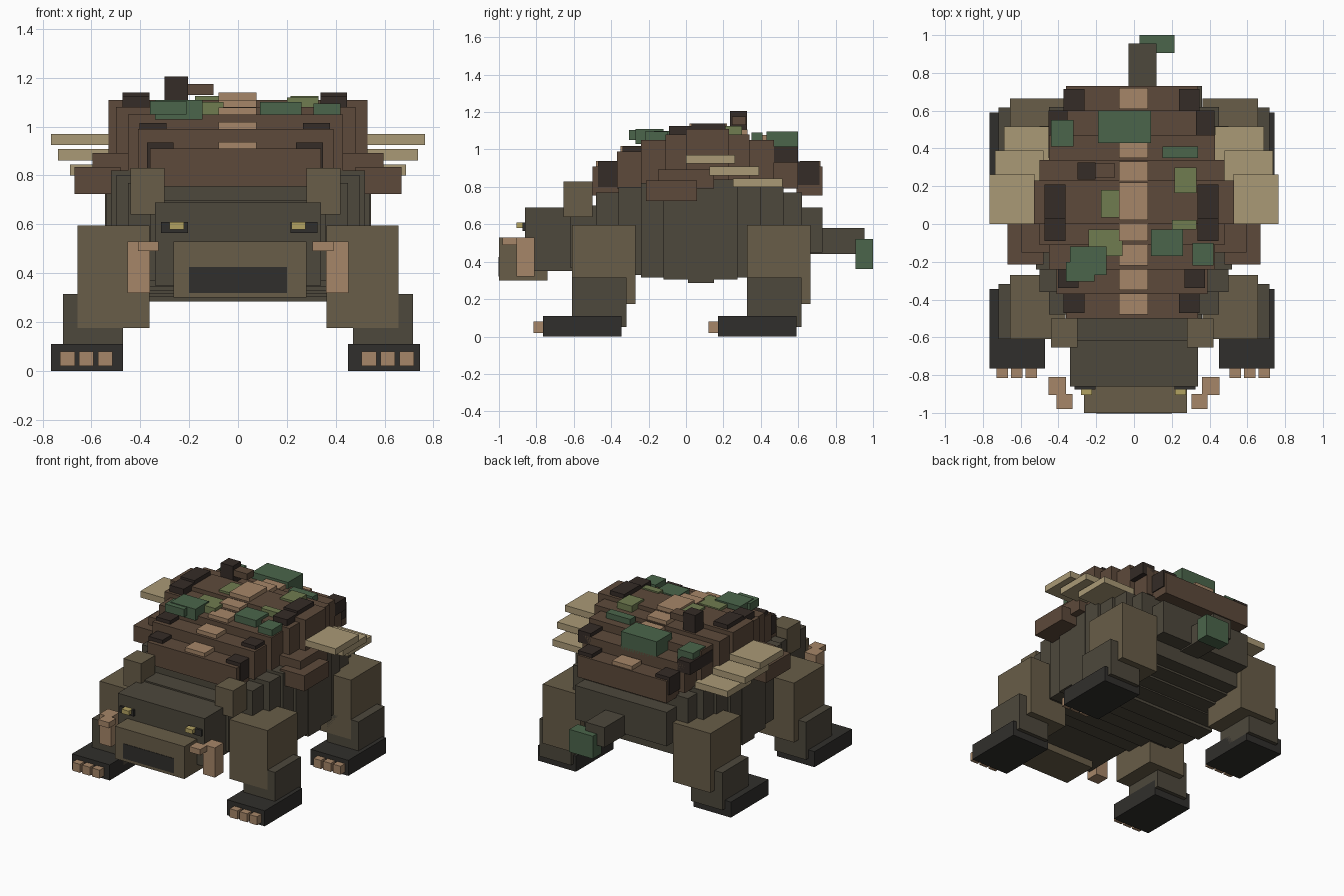
import bpy

def mat(name, r, g, b):
    m = bpy.data.materials.new(name)
    m.diffuse_color = (r, g, b, 1)
    return m

HIDE = mat("hide", .075, .065, .045)
TAN = mat("tan_hide", .14, .11, .065)
DARK = mat("charcoal", .03, .028, .025)
SHELL = mat("shell_brown", .11, .068, .043)
SPOT = mat("shell_dark", .035, .025, .02)
BONE = mat("bone", .38, .24, .14)
FUNGUS = mat("fungus", .40, .32, .18)
MOSS = mat("moss", .07, .13, .07)
LEAF = mat("light_moss", .16, .20, .08)
EYE = mat("eye_yellow", .45, .36, .12)

FACES = [(0, 1, 3, 2), (4, 6, 7, 5), (0, 4, 5, 1), (2, 3, 7, 6), (0, 2, 6, 4), (1, 5, 7, 3)]

def box(name, m, x0, x1, y0, y1, z0, z1):
    """Box from its minimum and maximum coordinates."""
    me = bpy.data.meshes.new(name)
    me.from_pydata([(x, y, z) for x in (x0, x1) for y in (y0, y1) for z in (z0, z1)], [], FACES)
    me.materials.append(m)
    ob = bpy.data.objects.new(name, me)
    bpy.context.collection.objects.link(ob)
    return ob

def pair(name, m, x0, x1, *yz, c=0.0):
    """Two boxes mirrored about x = c; x0 and x1 are distances from c."""
    box(name + "_right", m, c + x0, c + x1, *yz)
    box(name + "_left", m, c - x1, c - x0, *yz)

# Barrel body made of overlapping cross slices
slices = [(-.55, .36, .37, .70), (-.41, .45, .345, .77), (-.29, .50, .33, .80),
          (-.17, .52, .315, .82), (-.05, .54, .305, .84), (.08, .545, .285, .85),
          (.205, .54, .305, .84), (.33, .52, .315, .82), (.45, .50, .33, .80),
          (.55, .45, .345, .77), (.66, .36, .45, .69)]
for i, (y, w, z0, z1) in enumerate(slices):
    box(f"body_slice_{i}", HIDE, -w, w, y - .07, y + .07, z0, z1)

# Head, snout, mouth, eyes and tusks
box("head", HIDE, -.34, .34, -.86, -.48, .35, .69)
box("snout", TAN, -.265, .28, -1, -.74, .30, .53)
box("mouth", DARK, -.2, .2, -1.003, -.95, .32, .425)
pair("brow", DARK, .21, .32, -.875, -.84, .565, .61, c=.005)
pair("eye", EYE, .22, .278, -.905, -.85, .58, .61, c=-.002)
pair("tusk_base", BONE, .36, .452, -.905, -.81, .32, .53)
pair("tusk_tip", BONE, .315, .40, -.98, -.9, .49, .53, c=-.01)
pair("shoulder", TAN, .29, .43, -.655, -.5, .64, .83, c=-.01)

# Tail with mossy tip
box("tail", HIDE, -.03, .12, .62, .955, .44, .58)
box("tail_tip", MOSS, .03, .215, .905, 1, .36, .52)

# Legs, front and back
for end, d in (("front", 0), ("back", .935)):
    pair(end + "_thigh", TAN, .362, .657, -.61 + d, -.27 + d, .175, .595)
    pair(end + "_shin", HIDE, .47, .717, -.61 + d, -.318 + d, .05, .315)
    pair(end + "_foot", DARK, .46, .755, -.765 + d, -.345 + d, 0, .11, c=-.01)
    for t in range(3):
        x = .51 + t * .077
        pair(f"{end}_toe_{t}", BONE, x, x + .06, -.815 + d, -.75 + d, .02, .08, c=-.004)

# Shell tiers, mirrored front to back about y = 0.115, each with a spine plate
MID = .115
tiers = [(-.50, -.36, .35, .755, .91), (-.37, -.23, .40, .79, .99),
         (-.24, -.10, .44, .82, 1.05), (-.11, .02, .49, .84, 1.08)]
for i, (y0, y1, w, z0, z1) in enumerate(tiers):
    for end, a, b in (("front", y0, y1), ("back", 2 * MID - y1, 2 * MID - y0)):
        box(f"shell_{end}_{i}", SHELL, -w - .01, w - .01, a, b, z0, z1)
        box(f"spine_{end}_{i}", BONE, -.08, .075, a + .02, b - .01, z1 - .05, z1 + .028)
box("shell_middle", SHELL, -.53, .53, .0, .23, .84, 1.11)
box("spine_middle", BONE, -.08, .075, .02, .22, 1.06, 1.14)

# Dark shell knobs
for i, (x0, x1, y0, y1, z0, z1) in enumerate([
        (.25, .36, -.47, -.36, .80, .935), (.25, .36, .595, .715, .81, .935),
        (.28, .39, -.34, -.24, .90, 1.015), (.34, .44, .35, .60, .93, 1.015),
        (.35, .46, -.09, .03, 1.0, 1.125), (.35, .46, .03, .21, 1.05, 1.14)]):
    pair(f"shell_knob_{i}", SPOT, x0, x1, y0, y1, z0, z1, c=-.013)
box("shell_knob_extra", SPOT, -.30, -.205, .235, .325, 1.05, 1.205)
box("broken_branch", SHELL, -.21, -.10, .245, .32, 1.13, 1.175)

# Side skirts and shelf fungus
pair("skirt_low", SHELL, .48, .67, -.215, .06, .725, .835)
pair("skirt_high", SHELL, .42, .595, -.15, .15, .79, .893)
pair("fungus_top", FUNGUS, .525, .765, 0, .262, .925, .97)
pair("fungus_middle", FUNGUS, .48, .737, .125, .39, .862, .908)
pair("fungus_low", FUNGUS, .43, .687, .25, .515, .80, .845)

# Moss patches on the shell
moss = [(-.44, -.32, .41, .55, .98, 1.06), (-.19, .09, .43, .60, .97, 1.095),
        (.15, .34, .35, .41, 1.03, 1.09), (.09, .26, -.17, -.03, 1.03, 1.10),
        (.31, .42, -.22, -.10, 1.03, 1.095), (-.36, -.21, -.305, -.20, 1.05, 1.105),
        (-.34, -.145, -.27, -.12, 1.03, 1.11)]
leaf = [(.215, .33, .165, .30, 1.07, 1.125), (.20, .33, -.03, .02, 1.06, 1.12),
        (-.175, -.08, .035, .18, 1.07, 1.125), (-.24, -.06, -.17, -.03, 1.03, 1.10)]
for i, b in enumerate(moss):
    box(f"moss_{i}", MOSS, *b)
for i, b in enumerate(leaf):
    box(f"light_moss_{i}", LEAF, *b)
